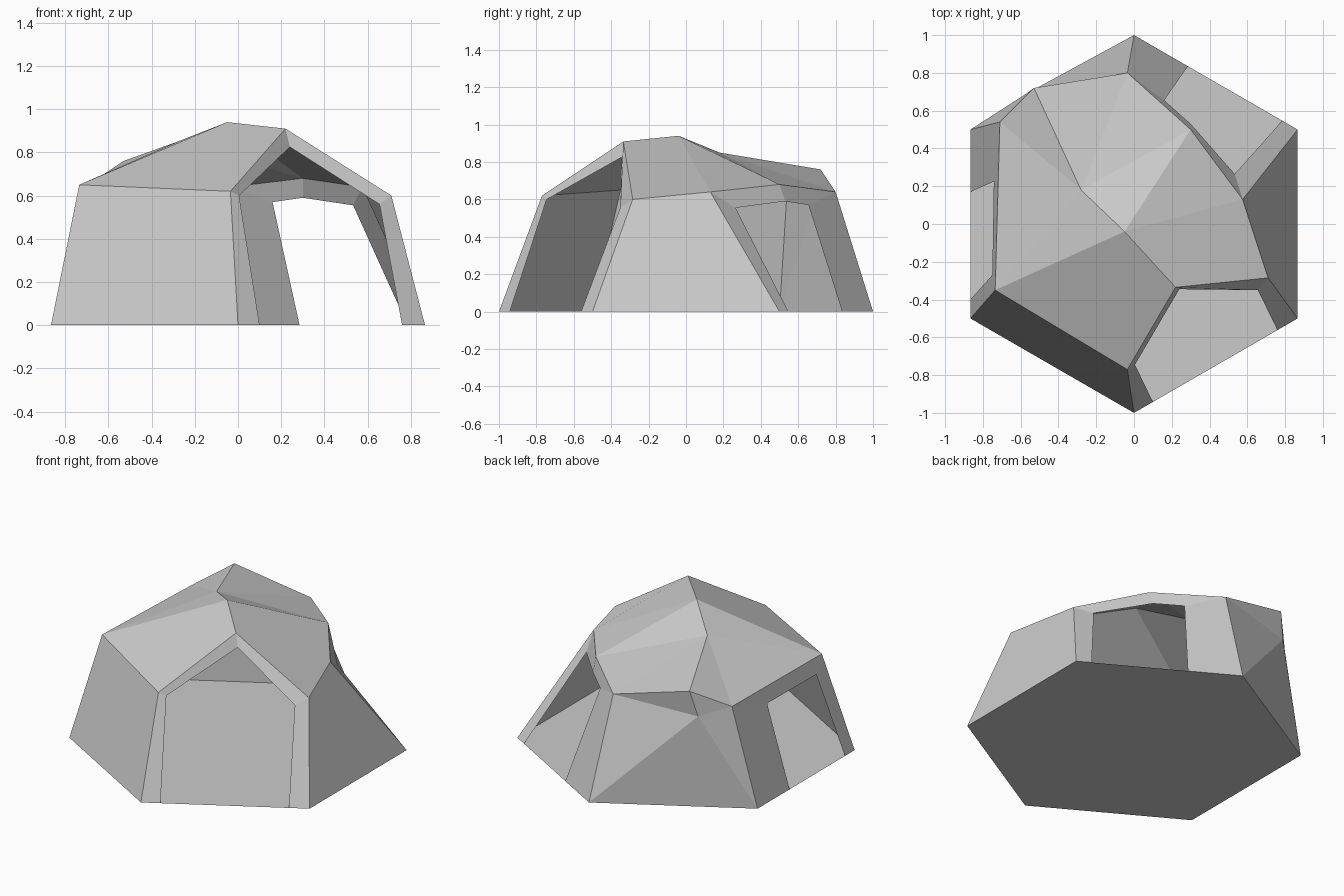
import bpy, bmesh, math
from mathutils import Vector

if "Cube" in bpy.data.objects:
    bpy.data.objects.remove(bpy.data.objects["Cube"])

# Hexagonal footprint, corner 0 at the front, counter-clockwise from above
base = [Vector((math.cos(math.radians(a)), math.sin(math.radians(a)), 0))
        for a in range(-90, 270, 60)]
front, front_r, back_r, back, back_l, front_l = base


def V(*c):
    return Vector(c)


# Eave corners, one over each footprint corner
eave_front = V(-.035, -.77, .62)
eave_front_r = V(.71, -.285, .60)
eave_back_r = V(.575, .13, .64)
eave_back = V(-.035, .80, .64)
eave_back_l = V(-.71, .54, .64)
eave_front_l = V(-.735, -.35, .65)
# Arch peaks, roof summit and ridge
peak_front = V(.22, -.335, .91)
peak_back = V(.30, .50, .68)
summit = V(-.05, -.04, .94)
ridge = V(-.28, .18, .85)
overhang = V(-.53, .72, .76)
wall_kink = V(-.57, .69, .595)
wall_foot = base[4].lerp(base[3], .357)


def sheet(name, polys):
    """Flat-faced thin panel object from polygons, normals facing outward."""
    bm = bmesh.new()
    for poly in polys:
        f = bm.faces.new([bm.verts.new(p) for p in poly])
        f.normal_update()
        if f.normal.dot(f.calc_center_median() - V(0, 0, .2)) < 0:
            f.normal_flip()
    bmesh.ops.remove_doubles(bm, verts=bm.verts, dist=.0005)
    me = bpy.data.meshes.new(name)
    bm.to_mesh(me)
    bm.free()
    ob = bpy.data.objects.new(name, me)
    bpy.context.collection.objects.link(ob)
    return ob


def arch(name, outer, inner):
    """Frame strip between the outer edge and the doorway edge."""
    sheet(name, [[outer[i], outer[i + 1], inner[i + 1], inner[i]]
                 for i in range(len(outer) - 1)])


# Floor
sheet("floor", [base])

# Solid walls
sheet("front_left_wall", [[front_l, front, eave_front, eave_front_l]])
sheet("right_wall", [[front_r, back_r, eave_back_r, eave_front_r]])
sheet("back_left_wall", [
    [back, wall_foot, wall_kink], [back, wall_kink, eave_back],
    [wall_foot, back_l, wall_kink], [back_l, eave_back_l, wall_kink]])

# Open arches
arch("front_right_arch",
     [front, eave_front, peak_front, eave_front_r, front_r],
     [V(.10, -.942, 0), V(.005, -.745, .60), V(.24, -.345, .825),
      V(.655, -.35, .56), V(.76, -.561, 0)])
arch("back_right_arch",
     [back_r, eave_back_r, peak_back, eave_back, back],
     [V(.785, .547, 0), V(.533, .265, .555), V(.30, .53, .59),
      V(.16, .655, .57), V(.285, .835, 0)])
arch("left_arch",
     [back_l, eave_back_l, eave_front_l, front_l],
     [V(-.866, .17, 0), V(-.742, .225, .548), V(-.75, -.27, .55),
      V(-.866, -.40, 0)])

# Faceted roof
sheet("roof", [
    [eave_front_l, eave_front, peak_front, summit],
    [peak_front, eave_front_r, eave_back_r, summit],
    [summit, eave_back_r, peak_back], [summit, peak_back, ridge],
    [ridge, peak_back, eave_back], [ridge, eave_back, overhang],
    [summit, ridge, eave_front_l], [ridge, eave_back_l, eave_front_l],
    [ridge, overhang, eave_back_l]])

# Underside of the roof overhang
sheet("eave_soffit", [[eave_back, overhang, wall_kink],
                      [overhang, eave_back_l, wall_kink]])
